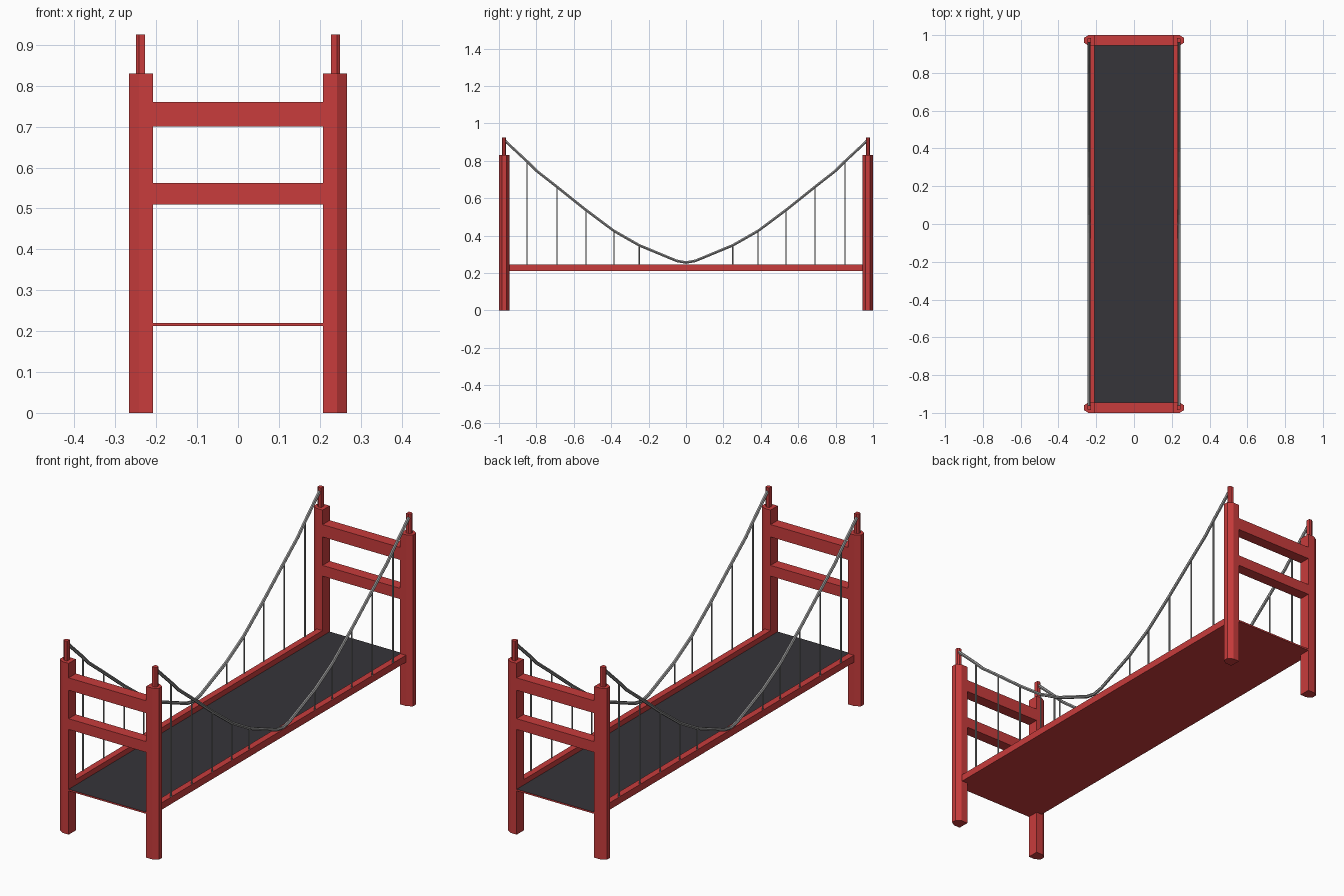
import bpy, bmesh
from mathutils import Vector

cube = bpy.data.objects.get("Cube")
if cube:
    bpy.data.objects.remove(cube, do_unlink=True)


def material(name, rgb):
    m = bpy.data.materials.new(name)
    m.use_nodes = True
    m.diffuse_color = (*rgb, 1)
    bsdf = next(n for n in m.node_tree.nodes if n.type == 'BSDF_PRINCIPLED')
    bsdf.inputs["Base Color"].default_value = (*rgb, 1)
    return m


RED = material("bridge red", (0.58, 0.045, 0.045))
ASPHALT = material("dark asphalt", (0.037, 0.035, 0.041))
STEEL = material("grey steel", (0.3, 0.3, 0.3))


def finish(name, bm, *mats):
    bmesh.ops.recalc_face_normals(bm, faces=bm.faces)
    mesh = bpy.data.meshes.new(name)
    bm.to_mesh(mesh)
    bm.free()
    for m in mats:
        mesh.materials.append(m)
    ob = bpy.data.objects.new(name, mesh)
    bpy.context.collection.objects.link(ob)
    return ob


def prism(name, outline, z0, z1, *mats):
    """Extrude a flat outline upward from z0 to z1."""
    bm = bmesh.new()
    base = bm.faces.new([bm.verts.new((x, y, z0)) for x, y in outline])
    up = bmesh.ops.extrude_face_region(bm, geom=[base])["geom"]
    bmesh.ops.translate(bm, vec=(0, 0, z1 - z0),
                        verts=[v for v in up if isinstance(v, bmesh.types.BMVert)])
    return finish(name, bm, *mats)


def box(name, x0, x1, y0, y1, z0, z1, *mats):
    return prism(name, [(x0, y0), (x1, y0), (x1, y1), (x0, y1)], z0, z1, *mats)


def tube(name, points, radius, mat):
    """Six-sided round bar along a path."""
    curve = bpy.data.curves.new(name, 'CURVE')
    curve.dimensions = '3D'
    curve.bevel_depth = radius
    curve.bevel_resolution = 1
    curve.use_fill_caps = True
    line = curve.splines.new('POLY')
    line.points.add(len(points) - 1)
    for p, co in zip(line.points, points):
        p.co = (*co, 1)
    line.use_smooth = False
    curve.materials.append(mat)
    ob = bpy.data.objects.new(name, curve)
    bpy.context.collection.objects.link(ob)
    return ob


TOWER_Y, HALF_DEPTH, CABLE_X = 0.9725, 0.0275, 0.239
INNER_X = 0.208

# Column section: flat inner side, outer corners cut off
section = [(INNER_X, -HALF_DEPTH), (0.242, -HALF_DEPTH), (0.266, -0.012),
           (0.266, 0.012), (0.242, HALF_DEPTH), (INNER_X, HALF_DEPTH)]
spire = [(CABLE_X + 0.011 * x, 0.011 * y) for x, y in
         [(-1, -1), (0.3, -1), (1, -0.5), (1, 0.5), (0.3, 1), (-1, 1)]]

# Towers with two cross beams each
for end, ey in (("front", -1), ("back", 1)):
    cy = ey * TOWER_Y
    for side, sx in (("left", 1), ("right", -1)):
        prism(f"{end}_{side}_column", [(sx * x, cy + y) for x, y in section], 0, 0.83, RED)
        prism(f"{end}_{side}_spire", [(sx * x, cy + y) for x, y in spire], 0.83, 0.925, RED)
    for label, z0, z1 in (("upper", 0.7, 0.76), ("lower", 0.51, 0.562)):
        box(f"{end}_{label}_beam", -INNER_X, INNER_X,
            cy - HALF_DEPTH, cy + HALF_DEPTH, z0, z1, RED)

# Deck: red slab with an asphalt top
deck = box("deck", -INNER_X, INNER_X, -1, 1, 0.212, 0.22, RED, ASPHALT)
for f in deck.data.polygons:
    f.material_index = int(f.normal.z > 0.5)

# Main cable half profile, from the low middle to the tower top
half = [(0, 0.256), (0.05, 0.265), (0.25, 0.348), (0.385, 0.425), (0.535, 0.537),
        (0.69, 0.661), (0.8, 0.747), (0.85, 0.797), (0.966, 0.905)]
cable_path = [(-y, z) for y, z in reversed(half[1:])] + half
HANGERS = (0.25, 0.385, 0.535, 0.69, 0.85)

for side, sx in (("left", 1), ("right", -1)):
    x = sx * CABLE_X
    # Side rails between the towers
    box(f"{side}_rail", *sorted((sx * INNER_X, x)), -0.946, 0.946, 0.212, 0.246, RED)
    # Main cable
    tube(f"{side}_cable", [(x, y, z) for y, z in cable_path], 0.008, STEEL)
    # Vertical hangers from cable to rail
    for i, y in enumerate(HANGERS):
        top = dict(half)[y]
        for end, ey in (("front", -1), ("back", 1)):
            hx = sx * (CABLE_X - 0.003)
            tube(f"{side}_{end}_hanger_{i + 1}",
                 [(hx, ey * y, 0.244), (hx, ey * y, top)], 0.004, STEEL)
